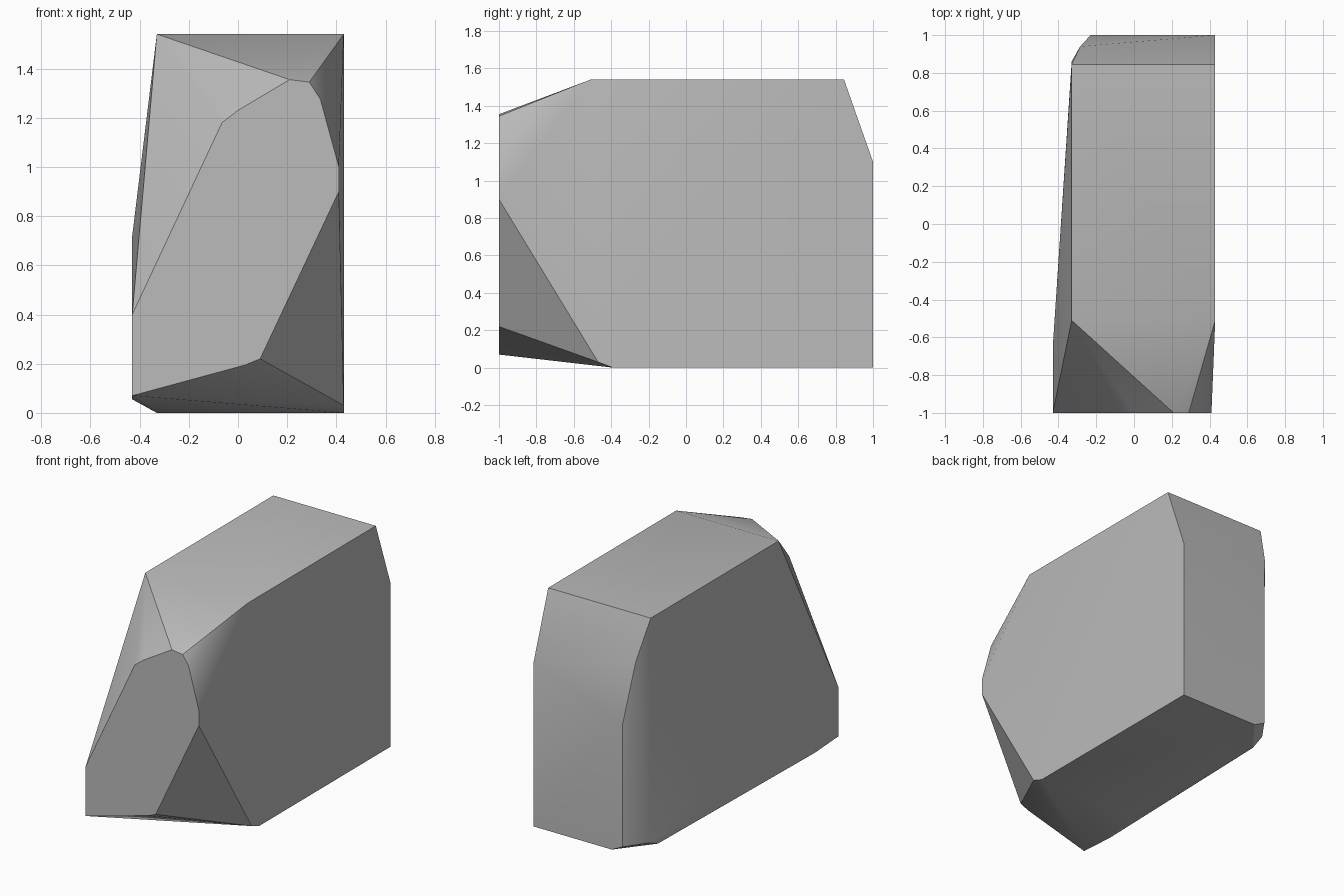
import bpy
import bmesh
import math

# Remove only the default cube
default_cube = bpy.data.objects.get("Cube")
if default_cube:
    bpy.data.objects.remove(default_cube, do_unlink=True)


def make_material(name, color):
    material = bpy.data.materials.new(name)
    material.use_nodes = True
    material.diffuse_color = color
    material.node_tree.nodes["Principled BSDF"].inputs["Base Color"].default_value = color
    return material


# Stone extents
RIGHT, LEFT = 0.43, -0.33      # upright side planes
BULGE = -0.43                  # outermost point of the bulging side
FRONT, BACK, TOP, BASE = -1, 1, 1.54, 0

# Outline of the cleaved front face, as x, z pairs
front_outline = [
    (BULGE, 0.07), (BULGE, 0.4), (-0.065, 1.18), (0, 1.23), (0.21, 1.355),
    (0.29, 1.345), (0.335, 1.275), (0.41, 1.0), (0.41, 0.9), (0.09, 0.22), (0.03, 0.195),
]
corners = [(x, FRONT, z) for x, z in front_outline]

# Flat top
corners += [(x, y, TOP) for x in (LEFT, RIGHT) for y in (-0.51, 0.845)]

# Back face with its sloping upper edge
corners += [(RIGHT, BACK, z) for z in (BASE, 1.1)]
corners += [(-0.23, BACK, z) for z in (0.04, 0.86)]
corners += [(-0.285, 0.94, 1.27)]

# Footprint, with a chipped back corner
corners += [(RIGHT, -0.39, BASE), (LEFT, -0.39, BASE), (LEFT, 0.77, BASE), (-0.15, BACK, BASE)]
corners += [(RIGHT, -0.47, 0.03), (LEFT, 0.86, 0.04)]

# Bulging side
corners += [(BULGE, -0.65, 0.72), (BULGE, -0.75, 0.055)]


def make_stone(name, points, material):
    """Wrap a tight faceted skin around the corner points."""
    bm = bmesh.new()
    for point in points:
        bm.verts.new(point)
    bmesh.ops.convex_hull(bm, input=bm.verts[:])
    loose = [v for v in bm.verts if not v.link_faces]
    bmesh.ops.delete(bm, geom=loose, context='VERTS')
    bmesh.ops.dissolve_limit(bm, angle_limit=math.radians(0.5),
                             verts=bm.verts[:], edges=bm.edges[:])
    bmesh.ops.recalc_face_normals(bm, faces=bm.faces[:])
    mesh = bpy.data.meshes.new(name)
    bm.to_mesh(mesh)
    bm.free()
    mesh.materials.append(material)
    stone = bpy.data.objects.new(name, mesh)
    bpy.context.collection.objects.link(stone)
    return stone


stone = make_stone("stone_block", corners, make_material("stone_grey", (0.5, 0.5, 0.5, 1)))

# Soft shading across shallow facets, crisp main edges
bpy.ops.object.select_all(action='DESELECT')
stone.select_set(True)
bpy.context.view_layer.objects.active = stone
bpy.ops.object.shade_smooth_by_angle(angle=math.radians(30))
